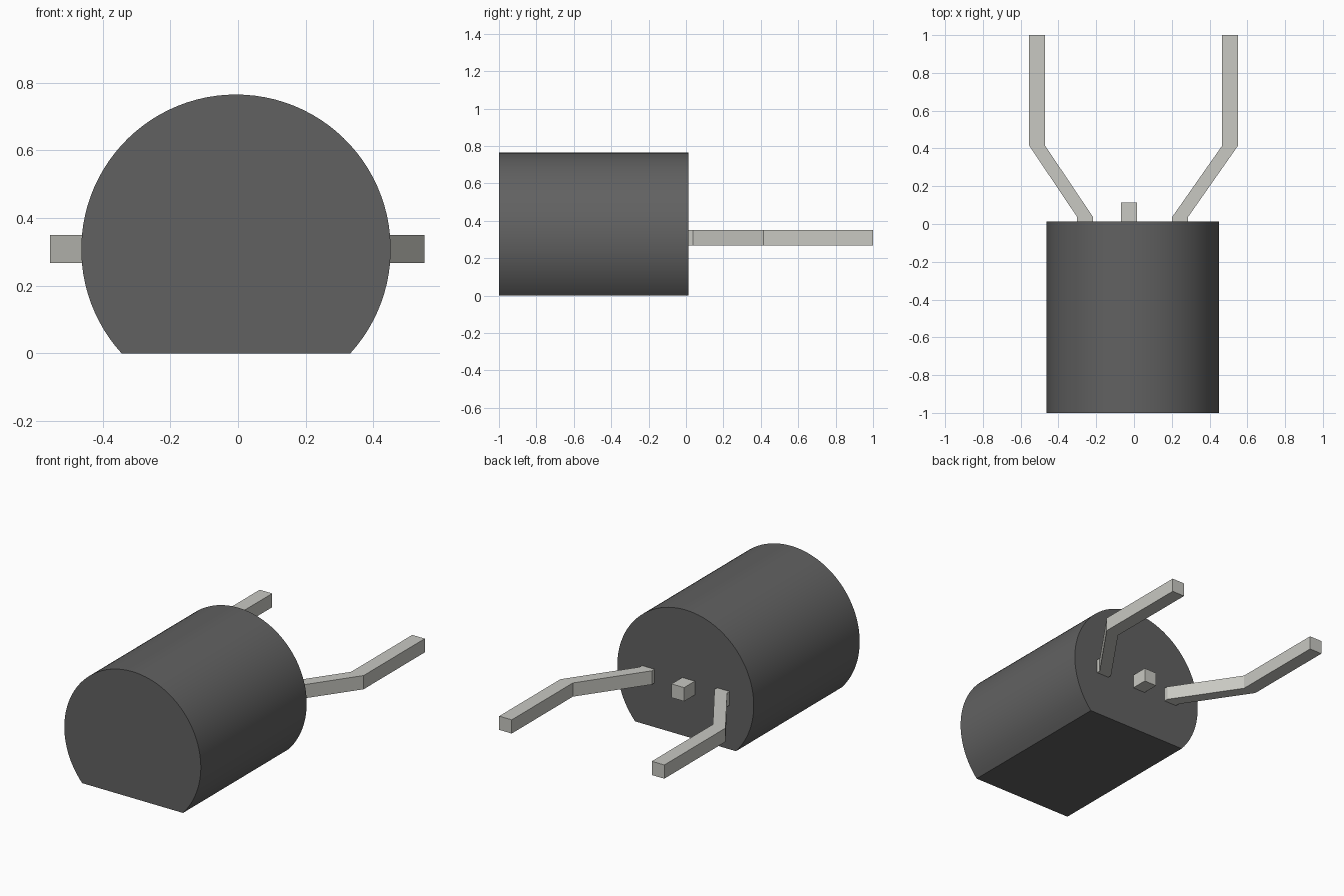
import bpy, bmesh, math

if "Cube" in bpy.data.objects:
    bpy.data.objects.remove(bpy.data.objects["Cube"])


def material(name, color):
    m = bpy.data.materials.new(name)
    m.diffuse_color = (*color, 1)
    m.use_nodes = True
    m.node_tree.nodes["Principled BSDF"].inputs["Base Color"].default_value = m.diffuse_color
    return m


def prism(name, profile, axis, a, b, mat):
    """Extrude a 2D outline from a to b along 'y' (outline xz) or 'z' (outline xy)."""
    bm = bmesh.new()
    place = (lambda u, v: (u, a, v)) if axis == 'y' else (lambda u, v: (u, v, a))
    face = bm.faces.new([bm.verts.new(place(u, v)) for u, v in profile])
    ext = bmesh.ops.extrude_face_region(bm, geom=[face], use_keep_orig=True)
    moved = [g for g in ext['geom'] if isinstance(g, bmesh.types.BMVert)]
    shift = (0, b - a, 0) if axis == 'y' else (0, 0, b - a)
    bmesh.ops.translate(bm, verts=moved, vec=shift)
    bmesh.ops.recalc_face_normals(bm, faces=bm.faces)
    mesh = bpy.data.meshes.new(name)
    bm.to_mesh(mesh)
    bm.free()
    obj = bpy.data.objects.new(name, mesh)
    mesh.materials.append(mat)
    bpy.context.collection.objects.link(obj)
    return obj


dark = material("dark_plastic", (0.12, 0.12, 0.12))
metal = material("lead_metal", (0.58, 0.58, 0.54))

# Body: round housing with a flat cut along the bottom
R, CX, CZ, FACE_Y = 0.457, -0.006, 0.308, 0.013
start = -math.asin(CZ / R)
sweep = math.pi - 2 * start
N = 72
arc = [(CX + R * math.cos(start + sweep * i / N),
        CZ + R * math.sin(start + sweep * i / N)) for i in range(N + 1)]
body = prism("body", arc, 'y', -1.0, FACE_Y, dark)
bpy.context.view_layer.objects.active = body
body.select_set(True)
bpy.ops.object.shade_smooth_by_angle(angle=math.radians(30))

# Leads: square bars, the outer two splayed outward and then straight
W, Z0, Z1 = 0.084, 0.267, 0.35


def lead(name, path):
    left = [(x - W / 2, y) for x, y in path]
    right = [(x + W / 2, y) for x, y in reversed(path)]
    return prism(name, left + right, 'z', Z0, Z1, metal)


lead("left_lead", [(-0.259, FACE_Y), (-0.259, 0.037), (-0.513, 0.415), (-0.513, 1.0)])
lead("right_lead", [(0.244, FACE_Y), (0.244, 0.037), (0.509, 0.415), (0.509, 1.0)])
lead("center_lead", [(-0.026, FACE_Y), (-0.026, 0.115)])
